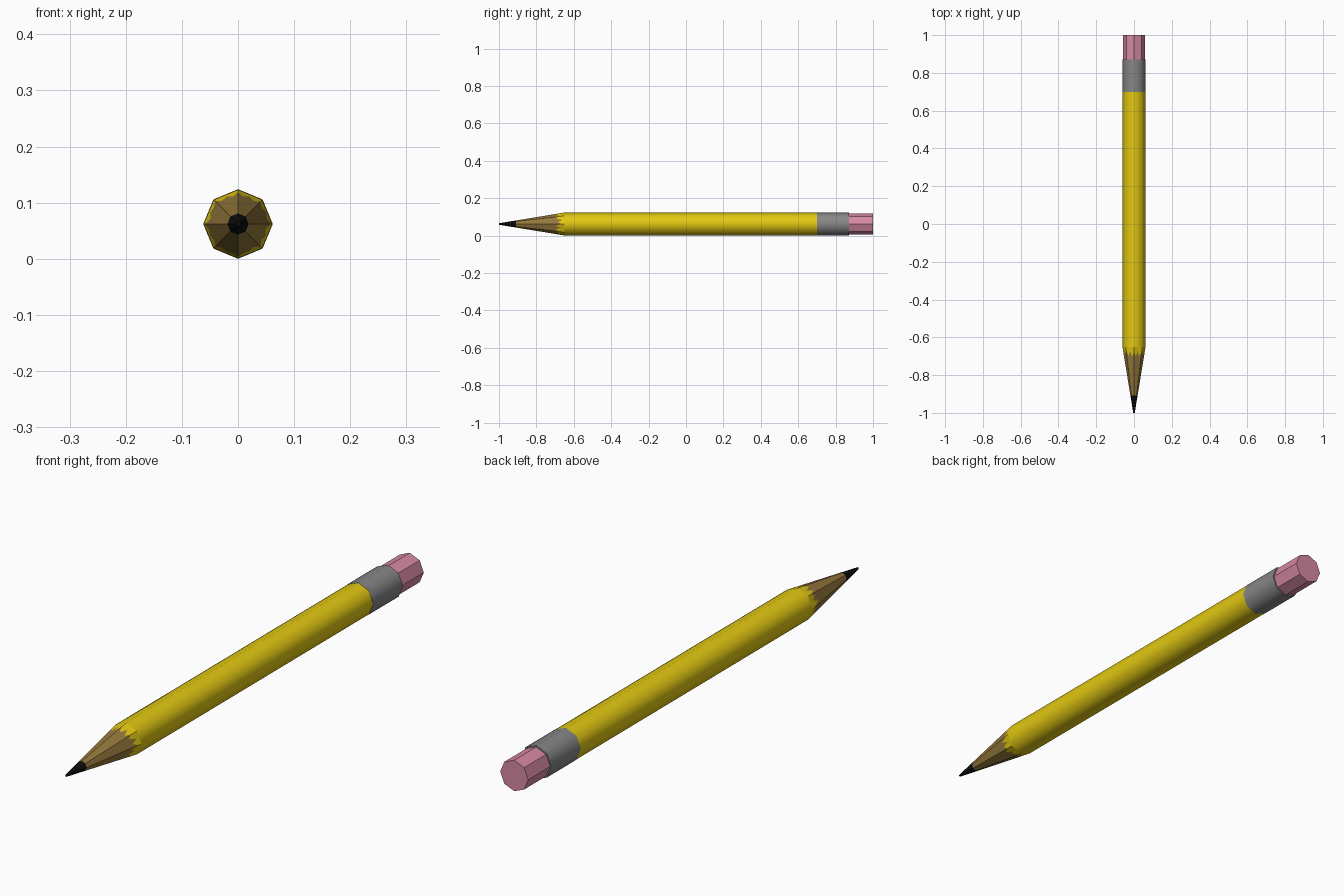
import bpy, bmesh, math, random
from mathutils import Vector

if "Cube" in bpy.data.objects:
    bpy.data.objects.remove(bpy.data.objects["Cube"])

random.seed(4)
ZC, R, N = 0.062, 0.0612, 8      # axis height, body radius, sides

def mat(name, rgb):
    m = bpy.data.materials.new(name)
    m.diffuse_color = (*rgb, 1)
    m.use_nodes = True
    m.node_tree.nodes["Principled BSDF"].inputs["Base Color"].default_value = m.diffuse_color
    return m

yellow = mat("yellow paint", (0.76, 0.58, 0.006))
metal = mat("grey metal", (0.24, 0.24, 0.24))
pink = mat("pink rubber", (0.68, 0.25, 0.37))
wood = mat("bare wood", (0.30, 0.19, 0.045))
lead = mat("black lead", (0.005, 0.005, 0.005))

def corner(i, r, y):
    a = 2 * math.pi * i / N
    return Vector((r * math.sin(a), y, ZC + r * math.cos(a)))

def finish(name, bm, mats, smooth=False):
    bmesh.ops.remove_doubles(bm, verts=bm.verts, dist=1e-6)
    bmesh.ops.recalc_face_normals(bm, faces=bm.faces)
    me = bpy.data.meshes.new(name)
    bm.to_mesh(me)
    bm.free()
    for m in mats:
        me.materials.append(m)
    ob = bpy.data.objects.new(name, me)
    bpy.context.collection.objects.link(ob)
    if smooth:
        bpy.ops.object.select_all(action='DESELECT')
        ob.select_set(True)
        bpy.context.view_layer.objects.active = ob
        bpy.ops.object.shade_smooth_by_angle(angle=math.radians(50))

def prism(name, r, y0, y1, m, smooth):
    bm = bmesh.new()
    a = [bm.verts.new(corner(i, r, y0)) for i in range(N)]
    b = [bm.verts.new(corner(i, r, y1)) for i in range(N)]
    bm.faces.new(a)
    bm.faces.new(b)
    for i in range(N):
        j = (i + 1) % N
        bm.faces.new((a[i], a[j], b[j], b[i]))
    finish(name, bm, [m], smooth)

# straight parts
prism("body", R, -0.65, 0.70, yellow, True)
prism("ferrule", 0.062, 0.70, 0.872, metal, True)
prism("eraser", 0.057, 0.86, 1.0, pink, False)

# sharpened point: jagged paint edge, wood, lead
Y0, Y1, TIP, LEAD, SEG = -0.65, -1.0, 0.004, -0.908, 4

def on_cone(k, y):
    r = R + (TIP - R) * (y - Y0) / (Y1 - Y0)
    i, f = divmod(k, SEG)
    return corner(i, r, y).lerp(corner(i + 1, r, y), f / SEG)

total = N * SEG
jag = [Y0 - (0.042 if k % 2 else 0.022) + random.uniform(-0.012, 0.012) for k in range(total)]
bm = bmesh.new()
rings = [[bm.verts.new(on_cone(k, y if y is not None else jag[k])) for k in range(total)]
         for y in (Y0, None, LEAD, Y1)]
for s in range(3):
    for k in range(total):
        j = (k + 1) % total
        f = bm.faces.new((rings[s][k], rings[s][j], rings[s + 1][j], rings[s + 1][k]))
        f.material_index = s
bm.faces.new(rings[3]).material_index = 2
finish("sharpened_point", bm, [yellow, wood, lead])
